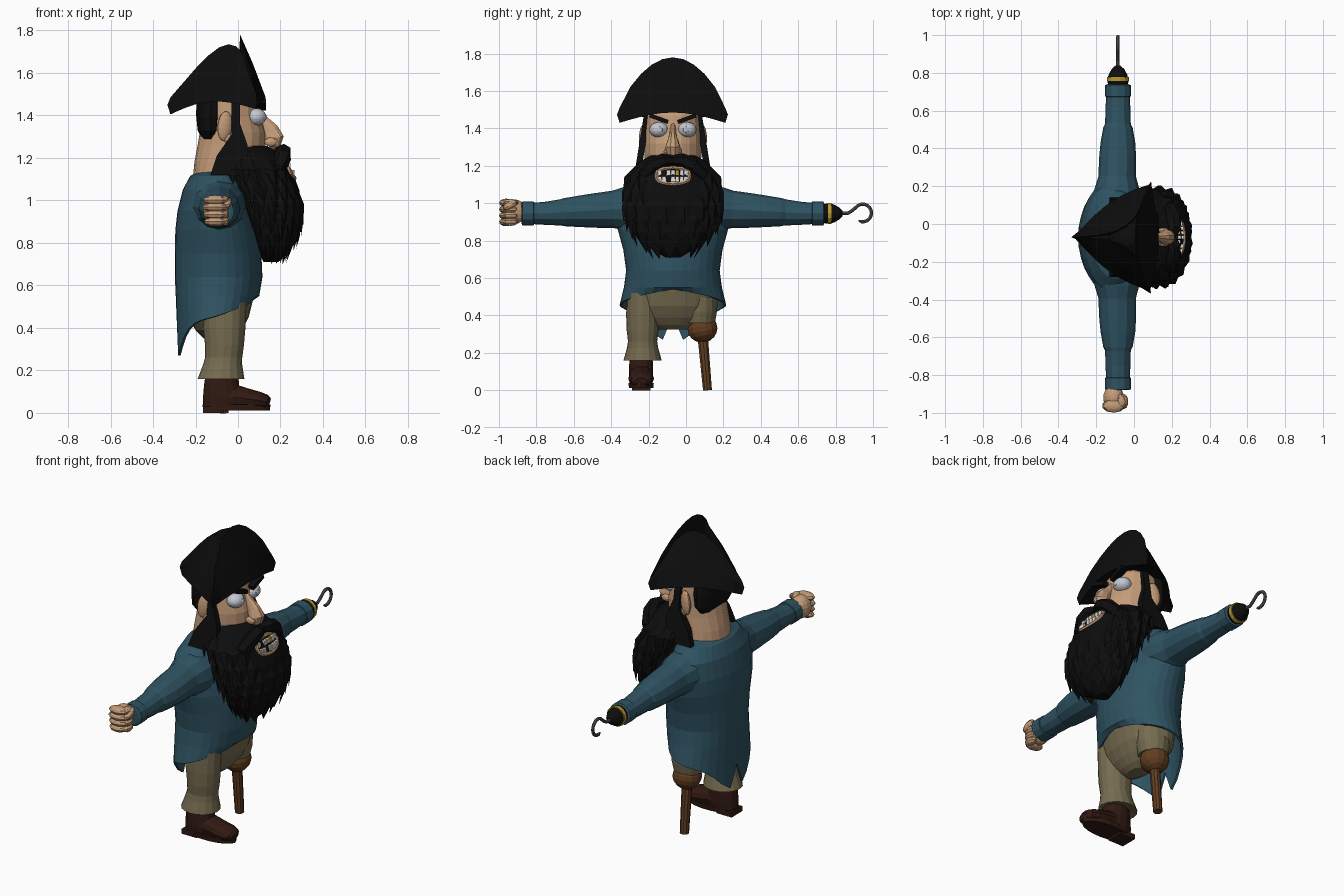
import bpy, bmesh, random
from math import sin, cos, pi, radians
from mathutils import Vector, Euler

if "Cube" in bpy.data.objects:
    bpy.data.objects.remove(bpy.data.objects["Cube"])

random.seed(4)
CY = -0.07  # body's middle plane


def material(name, rgb):
    m = bpy.data.materials.new(name)
    m.diffuse_color = (*rgb, 1)
    m.use_nodes = True
    m.node_tree.nodes["Principled BSDF"].inputs["Base Color"].default_value = m.diffuse_color
    return m


COAT = material("coat_blue", (.028, .086, .122))
SKIN = material("skin", (.55, .33, .19))
BLACK = material("black", (.004, .004, .004))
PANTS = material("khaki", (.18, .148, .08))
BOOT = material("dark_leather", (.03, .01, .006))
WOOD = material("wood", (.12, .048, .015))
GOLD = material("gold", (.5, .32, .03))
STEEL = material("steel", (.1, .1, .11))
WHITE = material("eye_white", (.55, .58, .64))
TOOTH = material("tooth", (.75, .75, .68))


def mesh(name, verts, faces, mat):
    me = bpy.data.meshes.new(name)
    me.from_pydata([tuple(v) for v in verts], [], faces)
    bm = bmesh.new()
    bm.from_mesh(me)
    bmesh.ops.recalc_face_normals(bm, faces=bm.faces)
    bm.to_mesh(me)
    bm.free()
    me.materials.append(mat)
    ob = bpy.data.objects.new(name, me)
    bpy.context.collection.objects.link(ob)
    return ob


def skin_rings(name, rings, mat, caps=(True, True)):
    n = len(rings[0])
    faces = [(r*n+k, r*n+(k+1) % n, (r+1)*n+(k+1) % n, (r+1)*n+k)
             for r in range(len(rings)-1) for k in range(n)]
    if caps[0]:
        faces.append(tuple(range(n)))
    if caps[1]:
        faces.append(tuple(range((len(rings)-1)*n, len(rings)*n)))
    return mesh(name, [p for r in rings for p in r], faces, mat)


def ring(z, back, front, ry, n=20, y=CY):
    c, rx = (back+front)/2, (front-back)/2
    return [Vector((c+rx*cos(2*pi*k/n), y+ry*sin(2*pi*k/n), z)) for k in range(n)]


def loft(name, rows, mat, n=20, y=CY):
    return skin_rings(name, [ring(*r, n=n, y=y) for r in rows], mat)


def tube(name, pts, radii, mat, n=10, ref=(1, 0, 0)):
    pts, rings = [Vector(p) for p in pts], []
    for i, p in enumerate(pts):
        t = (pts[min(i+1, len(pts)-1)] - pts[max(i-1, 0)]).normalized()
        a = (Vector(ref) - t*t.dot(Vector(ref))).normalized()
        b = t.cross(a)
        r = radii[i] if isinstance(radii, list) else radii
        ra, rb = r if isinstance(r, tuple) else (r, r)
        rings.append([p + a*ra*cos(2*pi*k/n) + b*rb*sin(2*pi*k/n) for k in range(n)])
    return skin_rings(name, rings, mat)


def solid(name, loc, size, mat, rot=(0, 0, 0), box=False, seg=14):
    bm = bmesh.new()
    if box:
        bmesh.ops.create_cube(bm, size=2)
    else:
        bmesh.ops.create_uvsphere(bm, u_segments=seg, v_segments=seg*2//3, radius=1)
    m = Euler(rot).to_matrix()
    for v in bm.verts:
        v.co = Vector(loc) + m @ Vector([a*b for a, b in zip(v.co, size)])
    me = bpy.data.meshes.new(name)
    bm.to_mesh(me)
    bm.free()
    me.materials.append(mat)
    ob = bpy.data.objects.new(name, me)
    bpy.context.collection.objects.link(ob)
    return ob


def interp(x, table):
    for a, b in zip(table, table[1:]):
        if min(a[0], b[0]) <= x <= max(a[0], b[0]):
            t = (x-a[0])/(b[0]-a[0])
            return [p+(q-p)*t for p, q in zip(a[1:], b[1:])]
    return list(table[0][1:] if abs(x-table[0][0]) < abs(x-table[-1][0]) else table[-1][1:])


# coat body with pointed split tails
rows = [(1.14, -.18, .02, .12), (1.115, -.225, .03, .22), (1.05, -.26, .04, .29), (.95, -.285, .06, .305),
        (.86, -.295, .09, .295), (.75, -.297, .11, .265), (.64, -.297, .115, .25), (.55, -.293, .1, .262)]
HEM = [(0, .54), (45, .5), (90, .455), (120, .43), (140, .385), (157, .31), (169, .27), (180, .4)]
rings = [ring(*r, n=32) for r in rows]
hem = ring(.45, -.285, .075, .285, n=32)
for k, p in enumerate(hem):
    p.z = interp(min(k, 32-k)*11.25, HEM)[0]
coat = skin_rings("coat", rings+[hem], COAT, (True, False))
sol = coat.modifiers.new("thickness", "SOLIDIFY")
sol.thickness = .012

# sleeves, cuffs
for side, nm in ((-1, "right"), (1, "left")):
    def at(d):
        return (-.095+.01*min(1, d/.5), CY+side*d, .985 - .04*min(1, d/.7))
    tube(nm+"_sleeve", [at(d) for d in (.18, .25, .32, .42, .5, .58, .6, .68, .76)],
         [(.13, .125), (.12, .118), (.1, .1), (.098, .092), (.092, .084), (.078, .075), (.068, .07),
          (.066, .062), (.062, .056)], COAT, 12)
    tube(nm+"_cuff", [at(d) for d in (.742, .745, .805, .81)],
         [(.06, .055), (.068, .064), (.068, .064), (.055, .05)], COAT, 12)

# fist
solid("fist_palm", (-.108, -.92, .955), (.056, .068, .066), SKIN)
for i in range(4):
    z = .9 + .034*i
    solid("finger", (-.108, -.962, z), (.062-.004*abs(i-2), .037, .023), SKIN, seg=10)
    solid("finger_tip", (-.066, -.938, z), (.026, .042, .021), SKIN, seg=8)
solid("thumb", (-.052, -.94, .99), (.022, .045, .02), SKIN, (.5, 0, 0), seg=10)

# hook hand
tube("hook_socket", [(-.085, y, .945) for y in (.73, .755, .79, .82, .838)],
     [.05, .056, .05, .033, .014], BLACK, 14)
tube("hook_band", [(-.085, .758, .945), (-.085, .778, .945)], .058, GOLD, 14)
arc = [(-.085, .945+.047*cos(radians(a)), .948+.047*sin(radians(a))) for a in range(120, -121, -20)]
tube("hook", [(-.085, .82, .946), (-.085, .865, .946), (-.085, .89, .962)]+arc,
     [.009]*(len(arc)+2)+[.003], STEEL, 8)

# trousers
loft("trouser_seat", [(.62, -.24, .07, .235), (.53, -.245, .07, .245), (.45, -.235, .05, .24),
                      (.39, -.2, .02, .2), (.35, -.16, -.01, .14), (.325, -.12, -.04, .07)], PANTS, 24)
loft("trouser_leg", [(.52, -.17, .04, .085), (.4, -.165, .035, .088), (.32, -.155, .028, .085), (.26, -.155, .02, .078),
                     (.225, -.165, .02, .084), (.16, -.19, .03, .102), (.17, -.15, -.01, .06)], PANTS, 16, -.232)
loft("trouser_stump", [(.5, -.17, .03, .09), (.42, -.165, .025, .09), (.36, -.15, .01, .08)], PANTS, 16, .075)

# peg leg
solid("peg_socket", (-.07, .088, .33), (.08, .08, .075), WOOD, (.2, 0, 0))
tube("peg", [(-.07, .09, .28), (-.07, .115, 0)], [.029, .025], WOOD, 10)

# boot
loft("boot_shaft", [(.2, -.15, .0, .06), (.13, -.16, .005, .066), (.07, -.165, .03, .066), (.02, -.165, .03, .06)],
     BOOT, 14, -.24)
tube("boot_foot", [(x, -.24, z) for x, z in ((-.1, .07), (-.02, .074), (.04, .066), (.1, .058), (.135, .052), (.15, .048))],
     [(.06, .06), (.064, .062), (.068, .05), (.068, .041), (.055, .033), (.03, .02)], BOOT, 12, (0, 1, 0))
loft("boot_sole", [(.04, -.168, .153, .069), (.012, -.163, .15, .066)], BOOT, 18, -.24)
solid("boot_heel", (-.115, -.24, .015), (.05, .05, .015), BOOT, box=True)

# head and neck, back hair
loft("head", [(1.08, -.215, .05, .15), (1.18, -.205, .09, .15), (1.26, -.19, .13, .152), (1.32, -.18, .13, .152),
              (1.4, -.18, .108, .15), (1.47, -.175, .1, .145), (1.54, -.12, .05, .1)], SKIN, 20)
loft("back_hair", [(1.5, -.195, -.06, .148), (1.4, -.197, -.06, .157), (1.33, -.19, -.07, .152),
                   (1.29, -.17, -.09, .12)], BLACK, 16)

# nose
tube("nose", [(.085, CY, 1.42), (.12, CY, 1.37), (.152, CY, 1.33), (.17, CY, 1.295), (.162, CY, 1.262), (.15, CY, 1.25)],
     [(.014, .02), (.018, .03), (.03, .042), (.042, .048), (.034, .04), (.015, .02)], SKIN, 10, (0, 1, 0))

# paired face parts
for s in (-1, 1):
    solid("eye", (.085, CY+s*.075, 1.393), (.048, .051, .041), WHITE, seg=18)
    solid("pupil", (.127, CY+s*.07, 1.393), (.008, .017, .017), WHITE, seg=10)
    solid("eyebrow", (.112, CY+s*.075, 1.452), (.02, .052, .011), BLACK, (s*.35, 0, 0), True)
    solid("nostril", (.155, CY+s*.033, 1.275), (.032, .017, .022), SKIN, seg=10)
    solid("ear", (-.062, CY+s*.16, 1.35), (.036, .02, .07), SKIN, (0, .12, s*-.3))
    solid("ear_lobe", (-.05, CY+s*.158, 1.295), (.02, .014, .025), SKIN, seg=10)
    out = [(-.03, 1.48), (.01, 1.48), (.01, 1.36), (.045, 1.26), (.05, 1.12), (-.13, 1.12), (-.1, 1.21), (-.03, 1.31)]
    skin_rings("sideburn", [[Vector((x, CY+s*(d+(1.48-z)*.16), z)) for x, z in out] for d in (.12, .154)], BLACK)
    tube("moustache", [(.195, CY, 1.228), (.215, CY+s*.05, 1.23), (.21, CY+s*.1, 1.205), (.185, CY+s*.15, 1.15),
                       (.18, CY+s*.17, 1.07)], [.03, .037, .042, .042, .006], BLACK, 6, (0, 0, 1))

# beard core
BEARD = [(1.255, -.06, .14, .12), (1.22, -.1, .2, .185), (1.15, -.11, .25, .235), (1.05, -.04, .288, .25),
         (.95, .02, .302, .25), (.85, .06, .288, .215), (.77, .09, .24, .14), (.71, .12, .19, .04)]
loft("beard", BEARD, BLACK, 22)


def surf(z, a, s=1.0):
    b, f, ry = interp(z, BEARD)
    return Vector(((b+f)/2+(f-b)/2*s*cos(a), CY+ry*s*sin(a), z))


# beard: big pointed tufts in overlapping rows
verts, faces = [], []
for row, z in enumerate((1.15, 1.07, .99, .92, .85, .79)):
    n = 13 if row < 4 else 8
    for k in range(n):
        a = radians(-130 + 260*(k+.5*(row % 2)+.25)/n) + random.uniform(-.07, .07)
        d = radians(260/n)*.6
        if z > 1.05 and abs(surf(z, a).y-CY) < .14 and cos(a) > 0:
            continue
        tip = surf(z, a, 1.1)
        tip.z = max(.7, z-random.uniform(.075, .12))
        tip.xy = tip.xy.lerp(surf(max(.71, tip.z), a, 1.1).xy, .5)
        i = len(verts)
        verts += [surf(z+.07, a, .98), surf(z, a-d, 1.01), surf(z, a+d, 1.01), surf(z-.01, a, 1.1), tip]
        faces += [(i, i+1, i+3), (i, i+3, i+2), (i+1, i+4, i+3), (i+3, i+4, i+2), (i, i+2, i+4, i+1)]
mesh("beard_tufts", verts, faces, BLACK)

# mouth with gappy teeth
lips = []
for k in range(21):
    t = 2*pi*k/20
    y, z = .09*cos(t), 1.147+.043*(abs(sin(t))**.7)*(1 if sin(t) > 0 else -1)
    lips.append((surf(z, y/.25).x-.001, CY+y, z))
tube("lips", lips, (.01, .01), SKIN, 6)
for r, z in enumerate((1.163, 1.129)):
    for k in range(7):
        if (r, k) in ((0, 1), (1, 2)):
            continue
        y = (k-3)*.0235
        solid("tooth", (surf(z, y/.25).x-.001, CY+y, z), (.008, .01, .014),
              GOLD if (r, k) == (0, 4) else TOOTH, box=True)

# three-cornered hat: folded brim flaps around a crown
back, fr, fl = Vector((-.318, CY, 1.405)), Vector((.085, CY-.285, 1.43)), Vector((.085, CY+.28, 1.43))
flaps = [(back, fr, Vector((-.045, CY-.06, 1.735)), Vector((-.125, CY-.185, 1.465)), 1.05),
         (fr, fl, Vector((.01, CY, 1.78)), Vector((.13, CY, 1.485)), .8),
         (fl, back, Vector((-.045, CY+.06, 1.735)), Vector((-.125, CY+.185, 1.465)), 1.05)]
rows = [[] for _ in range(5)]
mid = Vector((-.03, CY, 1.5))
for A, B, peak, base, e in flaps:
    for k in range(10):
        u = k/10
        line, w, m = A.lerp(B, u), sin(pi*u), (A+B)/2
        bot = line + (base-m)*w
        top = line + (peak-m)*w**e + Vector((0, 0, .08*(1-w)))
        half = bot.lerp(top, .55)
        half.xy += (half.xy-mid.xy)*.05
        inner = top.lerp(mid, .22)
        inner.z = min(top.z-.03, 1.62)
        opening = mid.lerp(bot, .55)
        opening.z = 1.49
        for r, p in zip(rows, (opening, bot, half, top, inner)):
            r.append(p)
skin_rings("hat_brim", rows, BLACK)
solid("hat_crown", (-.035, CY, 1.52), (.12, .14, .17), BLACK, seg=16)
